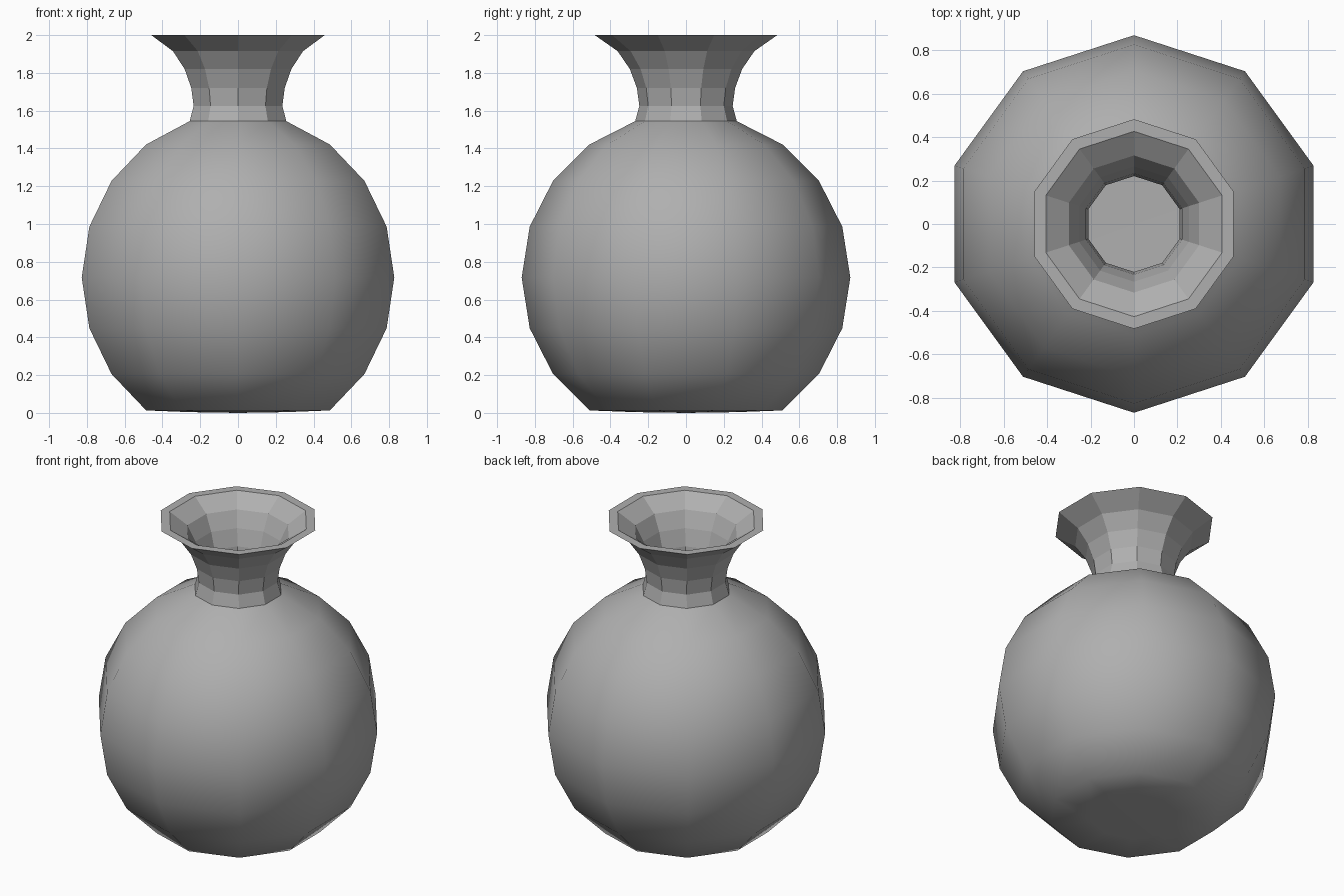
import bpy, bmesh
from math import sin, cos, pi, radians

if "Cube" in bpy.data.objects:
    bpy.data.objects.remove(bpy.data.objects["Cube"])

SIDES = 10
R, CZ = 0.87, 0.717       # body radius and centre height
WALL = 0.027              # wall thickness

# Dark grey clay
clay = bpy.data.materials.new("grey_clay")
clay.diffuse_color = (0.43, 0.43, 0.43, 1)
clay.use_nodes = True
clay.node_tree.nodes["Principled BSDF"].inputs["Base Color"].default_value = clay.diffuse_color


def lathe(name, profiles, smooth):
    """Spin each (radius, z) profile; a zero radius becomes a single pole."""
    bm = bmesh.new()
    for profile in profiles:
        rings = []
        for r, z in profile:
            if r == 0:
                rings.append([bm.verts.new((0, 0, z))] * SIDES)
            else:
                rings.append([bm.verts.new((r * cos(pi / 2 + 2 * pi * i / SIDES),
                                            r * sin(pi / 2 + 2 * pi * i / SIDES), z))
                              for i in range(SIDES)])
        for a, b in zip(rings, rings[1:]):
            for i in range(SIDES):
                j = (i + 1) % SIDES
                corners = dict.fromkeys((a[i], a[j], b[j], b[i]))
                bm.faces.new(list(corners)).smooth = smooth
    mesh = bpy.data.meshes.new(name)
    bm.to_mesh(mesh)
    bm.free()
    mesh.materials.append(clay)
    obj = bpy.data.objects.new(name, mesh)
    bpy.context.collection.objects.link(obj)
    return obj


def ball(radius):
    """Sphere rings from the flattened base up to the neck."""
    return [(radius * cos(radians(a)), CZ + radius * sin(radians(a)))
            for a in range(-54, 73, 18)]


# Round body: outer skin from the base up, inner skin from the neck down
outer = [(0, 0), (0.268, 0.004)] + ball(R)
inner = ball(R - WALL)[::-1] + [(0.26, 0.031), (0, 0.027)]
lathe("body", [outer, inner], True)

# Flared neck: outside up, across the flat rim, back down inside
neck = [(0.269, 1.544), (0.247, 1.625), (0.26, 1.72), (0.297, 1.82),
        (0.362, 1.915), (0.483, 2.0),
        (0.427, 2.0), (0.316, 1.925), (0.266, 1.825), (0.233, 1.72),
        (0.221, 1.625), (0.26, 1.517)]
lathe("neck", [neck], False)
